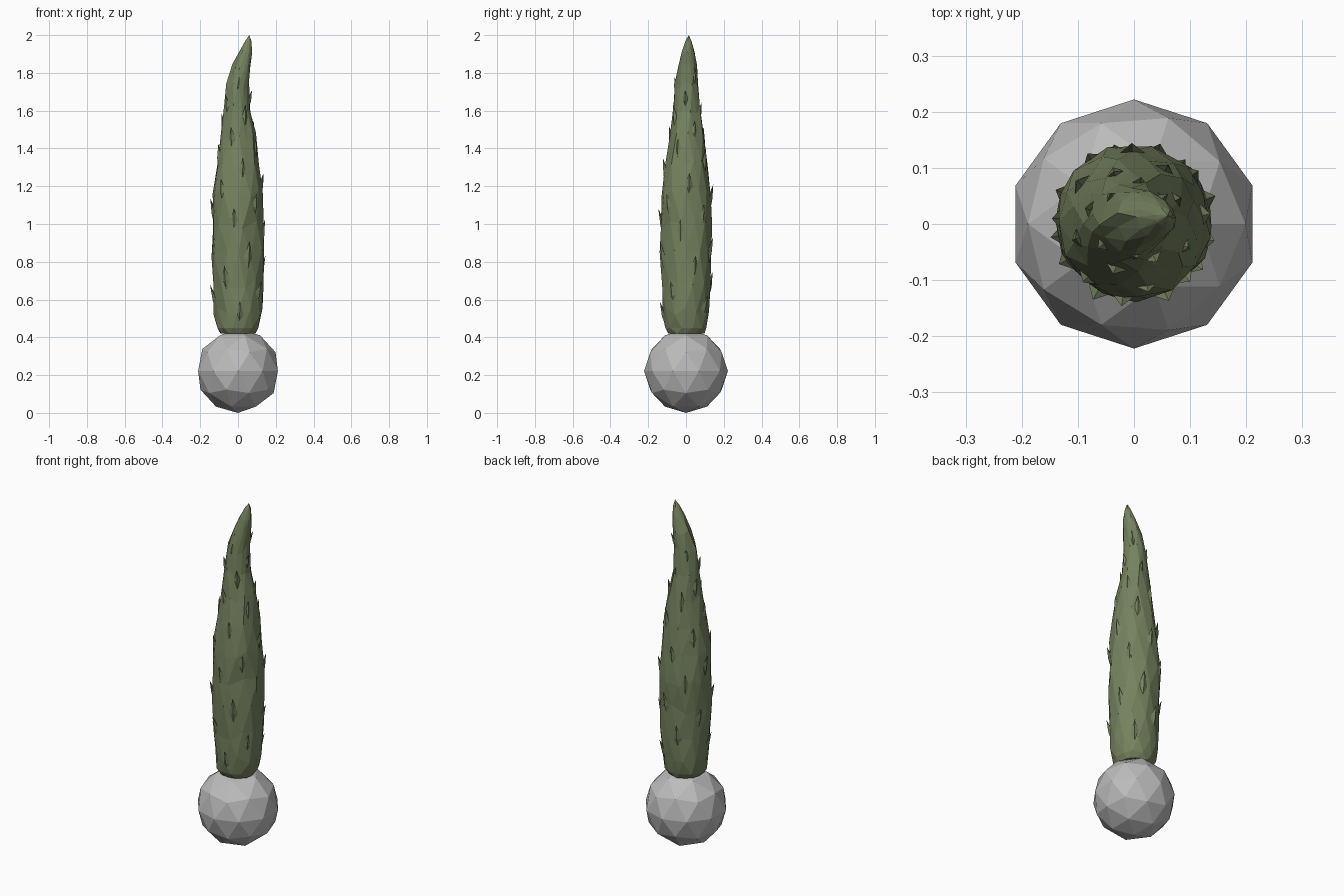
import bpy, bmesh, math, random
from mathutils import Vector

if "Cube" in bpy.data.objects:
    bpy.data.objects.remove(bpy.data.objects["Cube"], do_unlink=True)
rng = random.Random(4)


def make_material(name, rgb):
    mat = bpy.data.materials.new(name)
    mat.use_nodes = True
    colour = (*rgb, 1)
    mat.diffuse_color = colour
    mat.node_tree.nodes["Principled BSDF"].inputs["Base Color"].default_value = colour
    return mat


def add_object(name, bm, mat):
    bmesh.ops.recalc_face_normals(bm, faces=bm.faces[:])
    mesh = bpy.data.meshes.new(name)
    bm.to_mesh(mesh)
    bm.free()
    mesh.materials.append(mat)
    obj = bpy.data.objects.new(name, mesh)
    bpy.context.collection.objects.link(obj)
    return obj


green = make_material("cypress green", (0.18, 0.225, 0.115))
grey = make_material("root ball grey", (0.5, 0.5, 0.5))

# Faceted root ball
RADIUS = 0.222
bm = bmesh.new()
bmesh.ops.create_icosphere(bm, subdivisions=2, radius=RADIUS)
ball = add_object("root_ball", bm, grey)
ball.location.z = RADIUS

# Leaning trunk of foliage: height, centre x, centre y, radius
PROFILE = [
    (0.42, 0, 0, 0.095), (0.45, 0, 0, 0.113), (0.54, 0, 0, 0.124),
    (0.68, 0, 0, 0.133), (0.84, 0, 0, 0.135), (1.0, 0, 0.005, 0.134),
    (1.16, 0, 0, 0.13), (1.32, 0, 0.003, 0.112), (1.46, 0, 0.005, 0.092),
    (1.6, -0.004, 0.003, 0.071), (1.73, 0, 0.003, 0.06),
    (1.83, 0.018, 0.007, 0.05), (1.91, 0.04, 0.01, 0.034),
    (1.97, 0.054, 0.013, 0.016),
]
SIDES = 12


def section(z):
    for low, high in zip(PROFILE, PROFILE[1:]):
        if z <= high[0]:
            f = (z - low[0]) / (high[0] - low[0])
            return [a + (b - a) * f for a, b in zip(low, high)]
    return PROFILE[-1]


def on_surface(angle, z, lift=0.0):
    _, cx, cy, r = section(z)
    return Vector((cx + (r + lift) * math.cos(angle), cy + (r + lift) * math.sin(angle), z))


# Foliage body with staggered, uneven triangular facets
bm = bmesh.new()
rings = []
for k, (z, cx, cy, r) in enumerate(PROFILE):
    ring = []
    for i in range(SIDES):
        angle = math.tau * (i + k / 2 + rng.uniform(-0.18, 0.18)) / SIDES
        point = on_surface(angle, z, r * rng.uniform(-0.03, 0.05))
        if 1 < k < len(PROFILE) - 2:
            point.z += rng.uniform(-0.025, 0.025)
        ring.append(bm.verts.new(point))
    rings.append(ring)
for a, b in zip(rings, rings[1:]):
    for i in range(SIDES):
        j = (i + 1) % SIDES
        bm.faces.new((a[i], a[j], b[i]))
        bm.faces.new((a[j], b[j], b[i]))
tip = bm.verts.new((0.06, 0.015, 2.0))
for i in range(SIDES):
    bm.faces.new((rings[-1][i], rings[-1][(i + 1) % SIDES], tip))
bm.faces.new(rings[0][::-1])
add_object("foliage", bm, green)

# Pointed tufts that lift away from the foliage
bm = bmesh.new()
TUFTS = 36
for n in range(TUFTS):
    angle = n * math.radians(137.5) - 1.5
    z = 0.45 + 1.27 * n / (TUFTS - 1)
    radius = section(z)[3]
    size = 0.45 + 0.55 * radius / 0.135
    length = size * rng.uniform(0.13, 0.18)
    half = 0.027 * size / radius
    mid = z + length * 0.45
    base, left, right, ridge, point, back = [bm.verts.new(p) for p in (
        on_surface(angle, z, -0.008),
        on_surface(angle - half, mid, -0.005),
        on_surface(angle + half, mid, -0.005),
        on_surface(angle, mid, 0.008 * size),
        on_surface(angle, z + length, rng.uniform(0.012, 0.02) * size),
        on_surface(angle, mid, -0.02),
    )]
    for side in (left, right):
        bm.faces.new((base, side, ridge))
        bm.faces.new((ridge, side, point))
        bm.faces.new((side, back, point))
        bm.faces.new((base, back, side))
add_object("foliage_tufts", bm, green)
